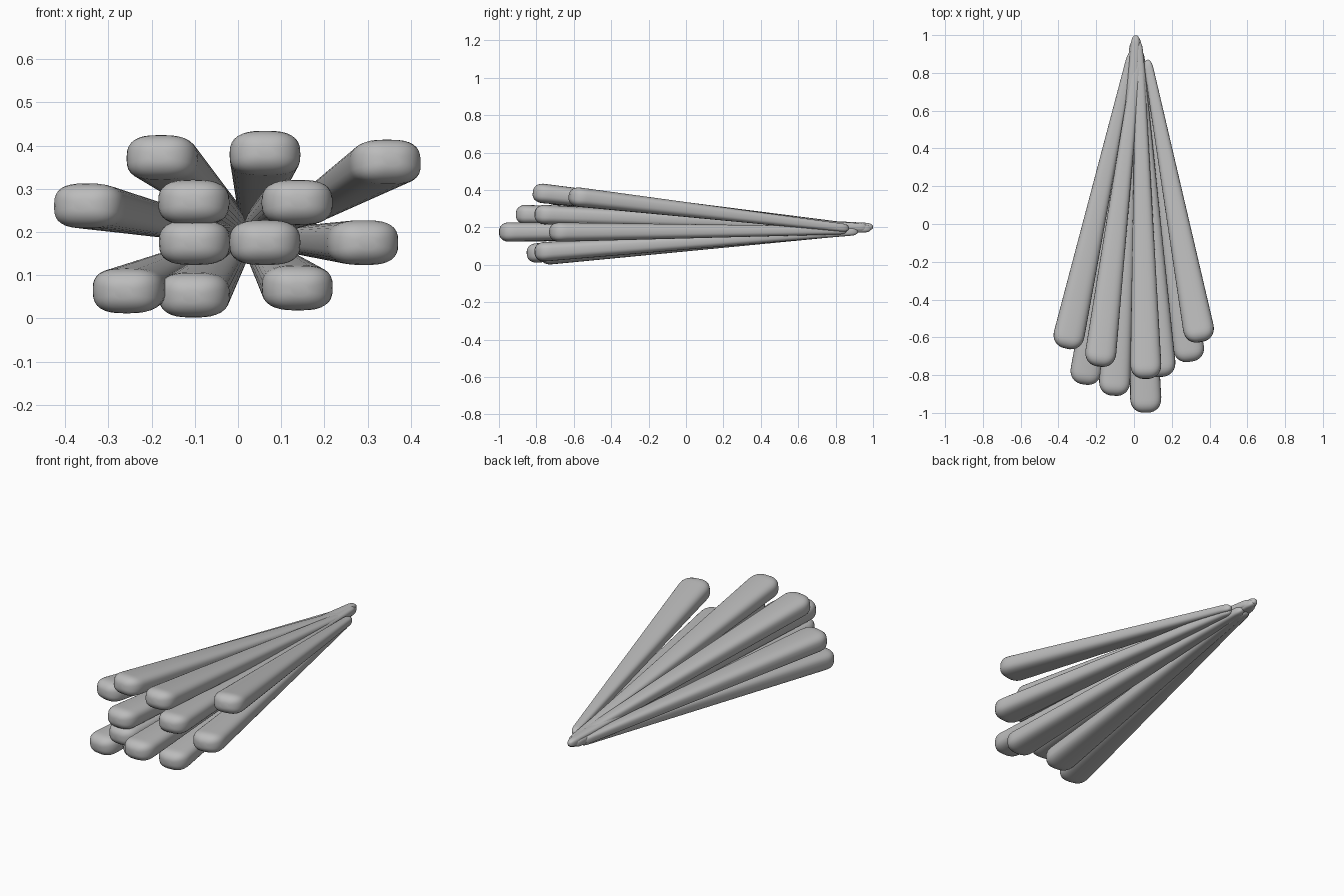
import bpy
import bmesh
import math
from mathutils import Vector

cube = bpy.data.objects.get("Cube")
if cube:
    bpy.data.objects.remove(cube)

grey = bpy.data.materials.new("soft_grey")
grey.use_nodes = True
grey.diffuse_color = (0.5, 0.5, 0.5, 1)
grey.node_tree.nodes["Principled BSDF"].inputs["Base Color"].default_value = (0.5, 0.5, 0.5, 1)

SIDES = 32


def signed_pow(v, p):
    return math.copysign(abs(v) ** p, v)


def cap(distance, depth):
    """Rounded end: grows from 0 at the end to 1 at the cap depth."""
    k = max(0.0, 1 - distance / depth)
    return (1 - k ** 2.3) ** (1 / 2.3)


def plume(name, front, back):
    """Tapered, flattened rod with rounded ends, from front tip to back tip."""
    front, back = Vector(front), Vector(back)
    axis = back - front
    length = axis.length
    axis.normalize()
    side = axis.cross(Vector((0, 0, 1))).normalized()
    up = side.cross(axis)

    # Stations bunch up in the two rounded ends
    ends = [0.1 * (1 - math.cos(math.pi / 2 * i / 9)) for i in range(1, 10)]
    body = [0.1 + (length - 0.2) * i / 8 for i in range(1, 8)]
    stations = ends + body + [length - e for e in reversed(ends)]

    bm = bmesh.new()
    rings = []
    for s in stations:
        t = s / length
        half_w = (0.085 + (0.022 - 0.085) * t) * cap(s, 0.085) * cap(length - s, 0.05)
        half_h = (0.053 + (0.021 - 0.053) * t) * cap(s, 0.06) * cap(length - s, 0.04)
        ring = []
        for i in range(SIDES):
            a = 2 * math.pi * i / SIDES
            p = (front + axis * s + side * half_w * signed_pow(math.cos(a), 0.7)
                 + up * half_h * signed_pow(math.sin(a), 0.7))
            ring.append(bm.verts.new(p))
        rings.append(ring)
    for r0, r1 in zip(rings, rings[1:]):
        for i in range(SIDES):
            j = (i + 1) % SIDES
            bm.faces.new((r0[i], r0[j], r1[j], r1[i]))
    bm.faces.new(rings[0])
    bm.faces.new(rings[-1])
    bmesh.ops.recalc_face_normals(bm, faces=bm.faces)
    for f in bm.faces:
        f.smooth = True
    mesh = bpy.data.meshes.new(name)
    bm.to_mesh(mesh)
    bm.free()
    mesh.materials.append(grey)
    bpy.context.collection.objects.link(bpy.data.objects.new(name, mesh))


# Upper row
plume("upper_far_right_plume", (-0.36, -0.66, 0.263), (-0.01, 0.91, 0.19))
plume("upper_right_plume", (-0.185, -0.755, 0.378), (0.02, 0.9, 0.2))
plume("upper_middle_plume", (0.064, -0.82, 0.388), (0.03, 0.88, 0.2))
plume("upper_left_plume", (0.355, -0.625, 0.368), (0.07, 0.87, 0.195))
# Middle rows
plume("inner_right_plume", (-0.107, -0.91, 0.271), (0.01, 1.0, 0.202))
plume("inner_left_plume", (0.142, -0.81, 0.271), (0.02, 0.97, 0.2))
plume("core_right_plume", (-0.105, -0.9, 0.175), (0.0, 0.97, 0.195))
plume("core_left_plume", (0.064, -1.0, 0.175), (0.015, 0.99, 0.195))
plume("outer_left_plume", (0.3, -0.73, 0.175), (0.06, 0.86, 0.185))
# Lower row
plume("lower_far_right_plume", (-0.265, -0.85, 0.06), (0.0, 0.92, 0.185))
plume("lower_right_plume", (-0.107, -0.78, 0.05), (0.015, 0.9, 0.18))
plume("lower_left_plume", (0.142, -0.81, 0.067), (0.03, 0.92, 0.18))
